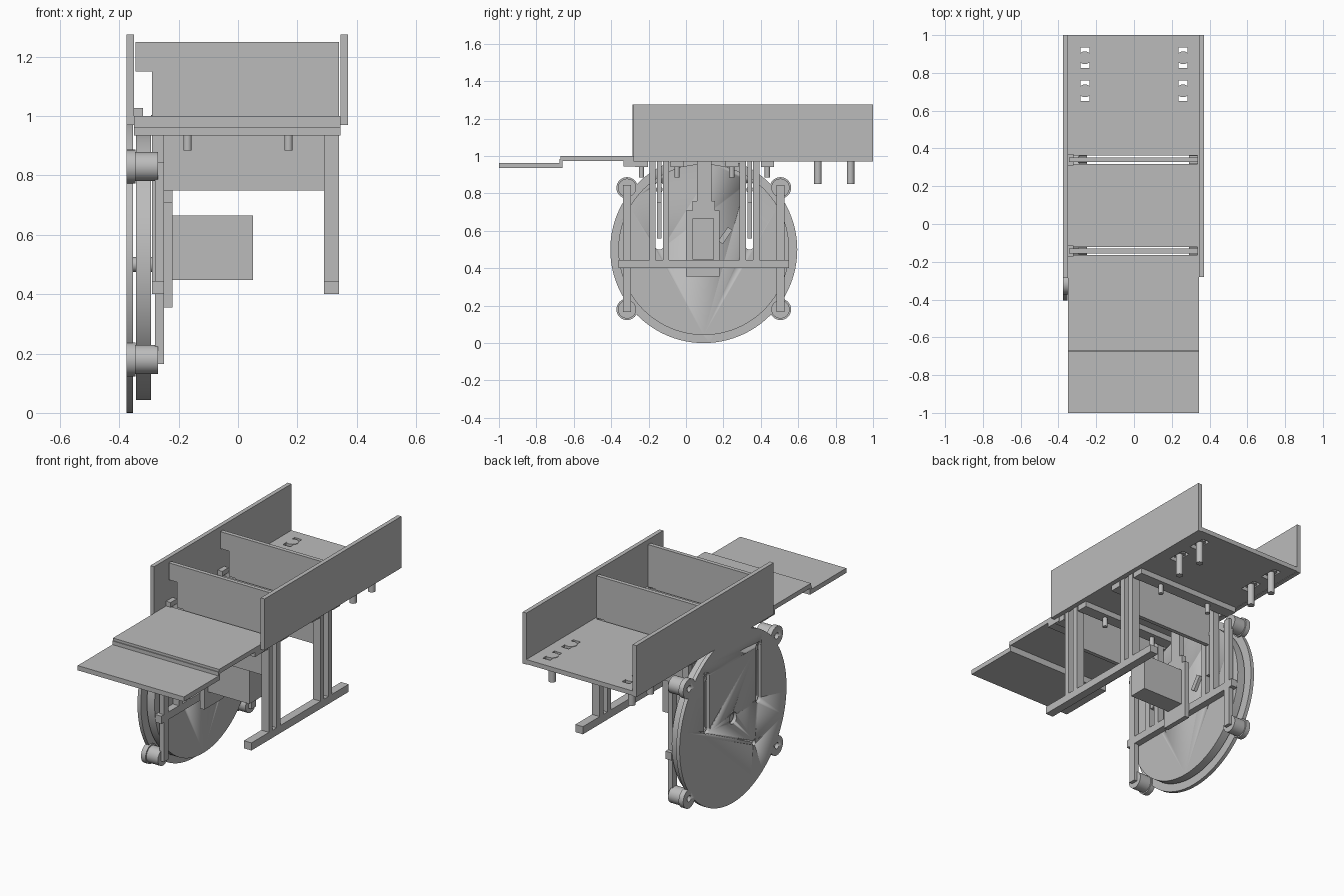
import bpy
from math import pi

if "Cube" in bpy.data.objects:
    bpy.data.objects.remove(bpy.data.objects["Cube"], do_unlink=True)

GREY = (0.5, 0.5, 0.5, 1)
grey = bpy.data.materials.new("plain grey")
grey.use_nodes = True
grey.diffuse_color = GREY
grey.node_tree.nodes["Principled BSDF"].inputs["Base Color"].default_value = GREY


def finish(name):
    ob = bpy.context.object
    ob.name = name
    ob.data.materials.append(grey)
    return ob


def box(name, x, y, z):
    """Box from (low, high) ranges on each axis."""
    bpy.ops.mesh.primitive_cube_add(size=1, location=[sum(r) / 2 for r in (x, y, z)])
    ob = finish(name)
    ob.scale = [r[1] - r[0] for r in (x, y, z)]
    bpy.ops.object.transform_apply(location=False, rotation=False, scale=True)
    return ob


def rod(name, axis, span, a, b, radius, sides=32):
    """Cylinder along x at (y, z) = (a, b), or along z at (x, y) = (a, b)."""
    mid, length = sum(span) / 2, span[1] - span[0]
    loc = (mid, a, b) if axis == "x" else (a, b, mid)
    rot = (0, pi / 2, 0) if axis == "x" else (0, 0, 0)
    bpy.ops.mesh.primitive_cylinder_add(vertices=sides, radius=radius, depth=length,
                                        location=loc, rotation=rot)
    ob = finish(name)
    bpy.ops.object.shade_smooth_by_angle()
    return ob


def cut(ob, cutters):
    for c in cutters:
        mod = ob.modifiers.new("cut", "BOOLEAN")
        mod.operation, mod.solver, mod.object = "DIFFERENCE", "EXACT", c
        bpy.context.view_layer.objects.active = ob
        bpy.ops.object.modifier_apply(modifier=mod.name)
        bpy.data.objects.remove(c, do_unlink=True)


GATES = (-0.143, 0.34)      # y of the two sliding gates
WY, WZ = 0.095, 0.5         # wheel centre

# Deck with gate slits and rear mounting slots
deck = box("deck", (-0.35, 0.345), (-0.67, 1), (0.973, 1))
cutters = [box("slit", (-0.34, 0.335), (y - 0.022, y + 0.022), (0.9, 1.1)) for y in GATES]
for x in (-0.26, 0.26):
    for y in (0.705, 0.88):
        cutters.append(box("slot", (x - 0.024, x + 0.024), (y - 0.055, y + 0.055), (0.9, 1.1)))
cut(deck, cutters)

# Side walls and the lower front ramp
box("right_wall", (-0.375, -0.35), (-0.285, 1), (0.97, 1.275))
box("left_wall", (0.345, 0.37), (-0.28, 1), (0.97, 1.275))
box("front_ramp", (-0.35, 0.345), (-1, -0.665), (0.935, 0.963))
box("ramp_step", (-0.35, 0.345), (-0.675, -0.66), (0.935, 0.985))
box("ramp_joint", (-0.35, 0.345), (-0.335, -0.24), (0.945, 0.975))

# Rear bolts hanging through the slots
for x in (-0.26, 0.26):
    for y in (0.705, 0.88):
        rod("rear_bolt", "z", (0.85, 1.0), x, y, 0.02)
        rod("bolt_head", "z", (0.98, 1.003), x, y, 0.034)

# Gates, their guides, followers and posts
for y in GATES:
    t = (y - 0.012, y + 0.012)
    gate = box("gate", (-0.345, 0.34), t, (0.75, 1.25))
    cut(gate, [box("notch", (-0.5, -0.29), (y - 0.1, y + 0.1), (0.9, 1.15)),
               box("lower_right", (-0.5, -0.25), (y - 0.1, y + 0.1), (0.6, 1.0)),
               box("lower_left", (0.29, 0.5), (y - 0.1, y + 0.1), (0.6, 1.0))])
    box("gate_stop", (-0.35, -0.32), (y - 0.03, y + 0.03), (1, 1.028))
    box("follower_bar", (-0.29, -0.25), t, (0.56, 0.97))
    rod("follower_pin", "x", (-0.36, -0.25), y, 0.82, 0.018)
    for side in (-1, 1):
        box("guide_strip", (-0.345, 0.34), (y + side * 0.095 - 0.035, y + side * 0.095 + 0.035),
            (0.94, 0.975))
        for x in (-0.17, 0.17):
            rod("guide_pin", "z", (0.885, 0.95), x, y + side * 0.095, 0.014)
        p = y + side * 0.036
        box("left_post", (0.29, 0.34), (p - 0.017, p + 0.017), (0.42, 0.975))
        box("right_post", (-0.29, -0.25), (p - 0.017, p + 0.017), (0.42, 0.975))

# Long bottom rails
box("left_foot_rail", (0.29, 0.34), (-0.36, 0.55), (0.4, 0.445))
box("right_rail", (-0.29, -0.25), (-0.36, 0.55), (0.4, 0.445))

# Roller uprights and flanged rollers
for y in (-0.315, 0.505):
    box("roller_upright", (-0.28, -0.25), (y - 0.021, y + 0.021), (0.165, 0.845))
    for z in (0.18, 0.83):
        rollers = [rod("roller", "x", (-0.35, -0.27), y, z, 0.049),
                   rod("roller_flange", "x", (-0.375, -0.345), y, z, 0.057)]
        for r in rollers:
            cut(r, [rod("bore", "x", (-0.5, -0.3), y, z, 0.018, 20)])


def slot_cutters():
    out = []
    for y in GATES:
        out.append(box("slot", (-0.5, -0.28), (y - 0.025, y + 0.025), (0.525, 0.835)))
        out += [rod("slot_end", "x", (-0.5, -0.28), y, z, 0.025) for z in (0.525, 0.835)]
    return out


# Cover disc and cam disc
cover = rod("cover_disc", "x", (-0.375, -0.353), WY, WZ, 0.5, 96)
cut(cover, slot_cutters() + [rod("hub_hole", "x", (-0.5, -0.28), WY, WZ, 0.034),
                             rod("small_hole", "x", (-0.5, -0.28), -0.1, 0.28, 0.016)])
cam = rod("cam_disc", "x", (-0.343, -0.293), WY, WZ, 0.457, 96)
cut(cam, slot_cutters())
rod("hub", "x", (-0.36, -0.2), WY, WZ, 0.025)

# Motor, mounting plate and hanger
box("motor", (-0.22, 0.05), (0.035, 0.15), (0.447, 0.665))
box("motor_plate", (-0.25, -0.22), (0, 0.18), (0.355, 0.71))
box("motor_hanger_lower", (-0.25, -0.22), (0.035, 0.155), (0.71, 0.76))
box("motor_hanger", (-0.25, -0.22), (0.06, 0.135), (0.71, 0.975))
lever = box("lever", (-0.29, -0.27), (0.195, 0.225), (0.53, 0.62))
lever.rotation_euler.x = -0.6
